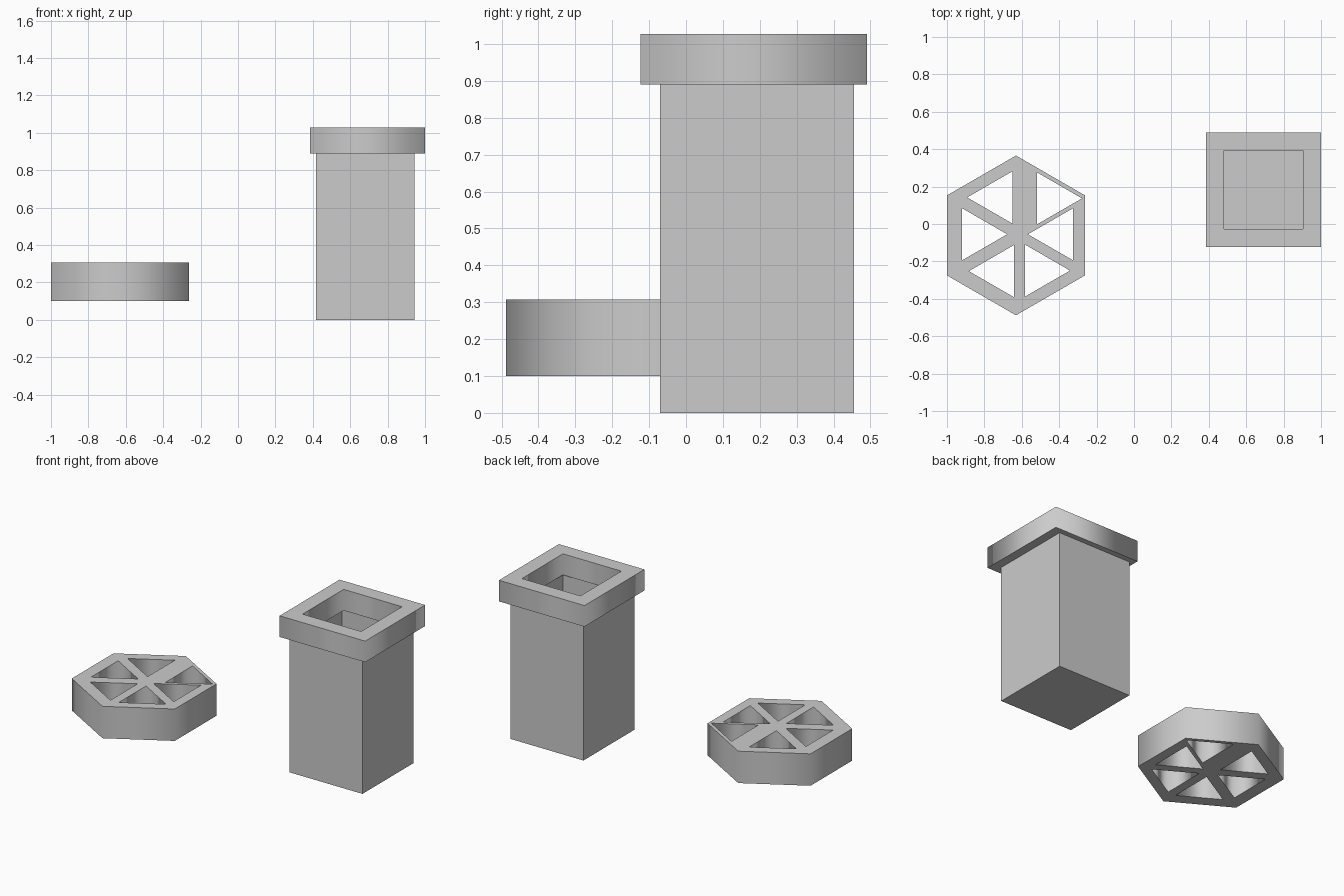
import bpy, bmesh, math

if "Cube" in bpy.data.objects:
    bpy.data.objects.remove(bpy.data.objects["Cube"])


def plate(name, outline, holes, z0, z1):
    """Flat plate with holes: filled 2D curve, extruded, turned into a mesh."""
    cu = bpy.data.curves.new(name, 'CURVE')
    cu.dimensions = '2D'
    cu.fill_mode = 'BOTH'
    cu.extrude = (z1 - z0) / 2
    for loop in [outline] + holes:
        sp = cu.splines.new('POLY')
        sp.points.add(len(loop) - 1)
        for p, (x, y) in zip(sp.points, loop):
            p.co = (x, y, 0, 1)
        sp.use_cyclic_u = True
    ob = bpy.data.objects.new(name, cu)
    ob.location.z = (z0 + z1) / 2
    bpy.context.collection.objects.link(ob)
    bpy.ops.object.select_all(action='DESELECT')
    ob.select_set(True)
    bpy.context.view_layer.objects.active = ob
    bpy.ops.object.convert(target='MESH')
    return bpy.context.object


def ngon(cx, cy, r, n, start):
    return [(cx + r * math.cos(math.radians(start + 360 * i / n)),
             cy + r * math.sin(math.radians(start + 360 * i / n))) for i in range(n)]


# Box body: open-topped square bin whose walls rise into the rim
W, H, WALL = 0.525, 0.975, 0.047
bm = bmesh.new()
bmesh.ops.create_cube(bm, size=1)
for v in bm.verts:
    v.co = (v.co.x * W, v.co.y * W, (v.co.z + 0.5) * H)
top = max(bm.faces, key=lambda f: f.calc_center_median().z)
bmesh.ops.inset_region(bm, faces=[top], thickness=WALL)
down = bmesh.ops.extrude_discrete_faces(bm, faces=[top])['faces'][0]
for v in down.verts:
    v.co.z = WALL
bmesh.ops.recalc_face_normals(bm, faces=bm.faces)
me = bpy.data.meshes.new("box_body")
bm.to_mesh(me)
bm.free()
body = bpy.data.objects.new("box_body", me)
body.location = (0.68, 0.1925, 0)
bpy.context.collection.objects.link(body)

# Square rim around the top of the box
CX, CY, R2 = 0.6925, 0.183, math.sqrt(2)
plate("box_rim", ngon(CX, CY, 0.307 * R2, 4, 45),
      [ngon(CX, CY, 0.21 * R2, 4, 45)], 0.89, 1.027)

# Hexagonal wheel with six triangular openings: (centre x, centre y, apex angle)
openings = [(-0.839, -0.055, 0), (-0.731, 0.142, 180), (-0.439, 0.137, 0),
            (-0.406, -0.055, 180), (-0.722, -0.252, 180), (-0.503, -0.249, 0)]
plate("spoked_hexagon", ngon(-0.631, -0.061, 0.427, 6, 90),
      [ngon(x, y, 0.161, 3, a) for x, y, a in openings], 0.10, 0.307)
